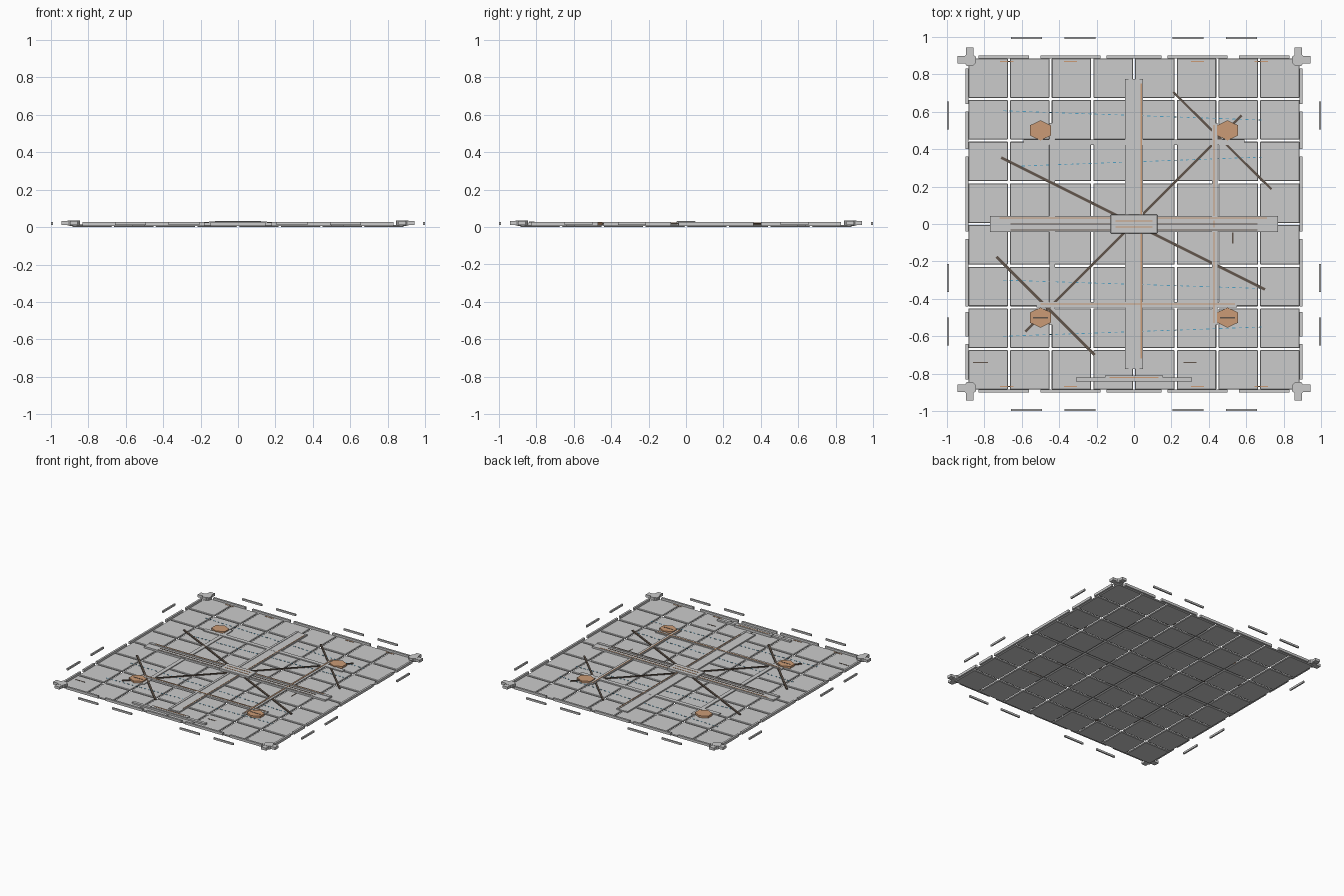
import bpy, bmesh, math
from mathutils import Matrix, Vector


def material(name, rgb):
    m = bpy.data.materials.new(name)
    m.diffuse_color = (*rgb, 1)
    return m


COPPER = material("copper", (0.6, 0.33, 0.18))
DARK = material("dark_cable", (0.12, 0.09, 0.07))
BLUE = material("blue_wire", (0.08, 0.35, 0.55))


def finish(name, bm, mat=None, bevel=0):
    me = bpy.data.meshes.new(name)
    bm.to_mesh(me)
    bm.free()
    ob = bpy.data.objects.new(name, me)
    bpy.context.collection.objects.link(ob)
    if mat:
        me.materials.append(mat)
    if bevel:
        mod = ob.modifiers.new("bevel", "BEVEL")
        mod.width, mod.segments = bevel, 1
    return ob


def add_box(bm, x0, x1, y0, y1, z0, z1, spin=0):
    m = (Matrix.Translation(((x0 + x1) / 2, (y0 + y1) / 2, (z0 + z1) / 2))
         @ Matrix.Rotation(spin, 4, "Z")
         @ Matrix.Diagonal((x1 - x0, y1 - y0, z1 - z0, 1)))
    bmesh.ops.create_cube(bm, size=1, matrix=m)


def boxes(name, items, mat=None, bevel=0):
    bm = bmesh.new()
    for it in items:
        add_box(bm, *it)
    return finish(name, bm, mat, bevel)


def add_bar(bm, a, b, width, z0, z1):
    a, b = Vector(a), Vector(b)
    d, c = b - a, (a + b) / 2
    h = d.length / 2
    add_box(bm, c.x - h, c.x + h, c.y - width / 2, c.y + width / 2, z0, z1,
            math.atan2(d.y, d.x))


def add_prism(bm, x, y, r, z0, z1, n, turn=0, scale=(1, 1)):
    m = (Matrix.Translation((x, y, (z0 + z1) / 2))
         @ Matrix.Diagonal((*scale, 1, 1)) @ Matrix.Rotation(turn, 4, "Z"))
    bmesh.ops.create_cone(bm, cap_ends=True, segments=n, radius1=r, radius2=r,
                          depth=z1 - z0, matrix=m)


# Floor tiles, eight by eight with open gaps
P, H = 0.2228, 0.1055
mid = [(i - 3.5) * P for i in range(8)]
boxes("floor_tiles", [(x - H, x + H, y - H, y + H, 0, 0.012)
                      for x in mid for y in mid], bevel=0.003)

# Broken rim along each edge
long_spans = [(-0.83, -0.56), (-0.5, -0.18), (-0.148, 0.148), (0.18, 0.5), (0.56, 0.83)]
side_spans = [(-0.83, -0.64), (-0.6, -0.47), (-0.44, -0.08), (-0.04, 0.36),
              (0.4, 0.6), (0.64, 0.83)]
rim = []
for s in (-1, 1):
    lo, hi = sorted((s * 0.885, s * 0.9))
    rim += [(a, b, lo, hi, 0.007, 0.026) for a, b in long_spans]
    rim += [(lo, hi, a, b, 0.007, 0.026) for a, b in side_spans]
boxes("rim_segments", rim)

# Loose outer dashes
dash = []
for s in (-1, 1):
    lo, hi = sorted((s * 0.989, s * 1.0))
    dash += [(c - 0.083, c + 0.083, lo, hi, 0.012, 0.026)
             for c in (-0.575, -0.288, 0.288, 0.575)]
    dash += [(lo, hi, c - 0.075, c + 0.075, 0.012, 0.026)
             for c in (-0.575, -0.288, 0.58)]
boxes("outer_markers", dash)

# Corner posts: octagonal hub with crossed arms
bm = bmesh.new()
for sx in (-1, 1):
    for sy in (-1, 1):
        x, y = sx * 0.877, sy * 0.877
        add_prism(bm, x, y, 0.036, 0.008, 0.034, 8, math.pi / 8)
        add_box(bm, x - 0.065, x + 0.065 if sx > 0 else x + 0.03, y - 0.02 , y + 0.02, 0.012, 0.032) \
            if sx < 0 else add_box(bm, x - 0.03, x + 0.065, y - 0.02, y + 0.02, 0.012, 0.032)
        y0, y1 = sorted((y - sy * 0.03, y + sy * 0.065))
        add_box(bm, x - 0.02, x + 0.02, y0, y1, 0.012, 0.032)
finish("corner_posts", bm)

# Central crossing beams with side rails and copper inlays
boxes("cross_beam_long", [(-0.048, 0.048, -0.775, 0.775, 0.01, 0.019),
                          (-0.048, -0.03, -0.775, 0.775, 0.019, 0.022),
                          (0.03, 0.048, -0.775, 0.775, 0.019, 0.022)])
boxes("cross_beam_wide", [(-0.77, 0.77, -0.042, 0.042, 0.01, 0.021),
                          (-0.77, 0.77, -0.042, -0.02, 0.021, 0.025),
                          (-0.77, 0.77, 0.02, 0.042, 0.021, 0.025)])
boxes("centre_plate", [(-0.125, 0.125, -0.05, 0.05, 0.012, 0.032)], bevel=0.002)
boxes("beam_copper_lines",
      [(-0.72, 0.71, 0.029, 0.035, 0.024, 0.0265),
       (0.036, 0.042, -0.72, 0.75, 0.021, 0.024),
       (-0.1, 0.1, 0.014, 0.02, 0.031, 0.0335),
       (-0.1, 0.1, -0.02, -0.014, 0.031, 0.0335)], COPPER)
boxes("beam_dark_lines", [(-0.66, 0.66, -0.004, 0.004, 0.02, 0.0225),
                          (-0.66, 0.66, -0.034, -0.029, 0.024, 0.026)], DARK)

# Secondary frame beams
boxes("frame_beams",
      [(-0.59, 0.59, 0.421, 0.452, 0.01, 0.02), (-0.52, 0.55, -0.447, -0.416, 0.01, 0.02),
       (0.416, 0.447, -0.54, 0.54, 0.01, 0.02), (-0.452, -0.421, -0.54, 0.54, 0.01, 0.018)])
boxes("frame_copper_lines",
      [(-0.5, 0.54, -0.431, -0.424, 0.019, 0.0225),
       (0.424, 0.431, -0.53, 0.53, 0.019, 0.0225)], COPPER)

# Hexagonal copper pads
bm = bmesh.new()
for x in (-0.5, 0.5):
    for y in (-0.5, 0.5):
        add_prism(bm, x, y, 0.06, 0.011, 0.027, 6, 0, (1.08, 0.9))
hexes = finish("hex_pads", bm, COPPER)
boxes("pad_slots", [(x - 0.04, x + 0.04, -0.504, -0.498, 0.026, 0.0285)
                    for x in (-0.5, 0.5)], DARK)

# Dark diagonal cables
bm = bmesh.new()
for a, b, w in [((-0.71, 0.355), (0.7, -0.35), 0.014),
                ((-0.58, -0.575), (0.575, 0.58), 0.012),
                ((0.21, 0.705), (0.735, 0.185), 0.012),
                ((-0.735, -0.175), (-0.21, -0.7), 0.014)]:
    add_bar(bm, a, b, w, 0.009, 0.0185)
finish("diagonal_cables", bm, DARK)

# Thin dotted blue wires
bm = bmesh.new()
for a, b in [((-0.7, 0.605), (0.7, 0.555)), ((-0.6, 0.31), (0.7, 0.358)),
             ((-0.7, -0.3), (0.7, -0.345)), ((-0.7, -0.6), (0.7, -0.55))]:
    a, b = Vector(a), Vector(b)
    for i in range(40):
        add_bar(bm, a.lerp(b, i / 40), a.lerp(b, (i + 0.5) / 40), 0.004, 0.011, 0.014)
finish("dotted_wires", bm, BLUE)

# Front threshold console
boxes("front_threshold", [(-0.31, 0.31, -0.842, -0.82, 0.01, 0.024),
                          (-0.155, 0.155, -0.84, -0.81, 0.01, 0.029)])
boxes("threshold_copper", [(-0.13, 0.13, -0.824, -0.818, 0.028, 0.0305)], COPPER)

# Small surface scratches
boxes("floor_marks", [(-0.86, -0.78, -0.744, -0.738, 0.011, 0.014),
                      (0.265, 0.335, -0.744, -0.738, 0.011, 0.014),
                      (0.525, 0.531, -0.105, -0.045, 0.011, 0.014)], DARK)

# Short copper edge inlays
boxes("edge_inlays", [(s * c - 0.035, s * c + 0.035, t * 0.868 - 0.003, t * 0.868 + 0.003, 0.011, 0.014)
                      for s in (-1, 1) for t in (-1, 1) for c in (0.34, 0.68)], COPPER)
